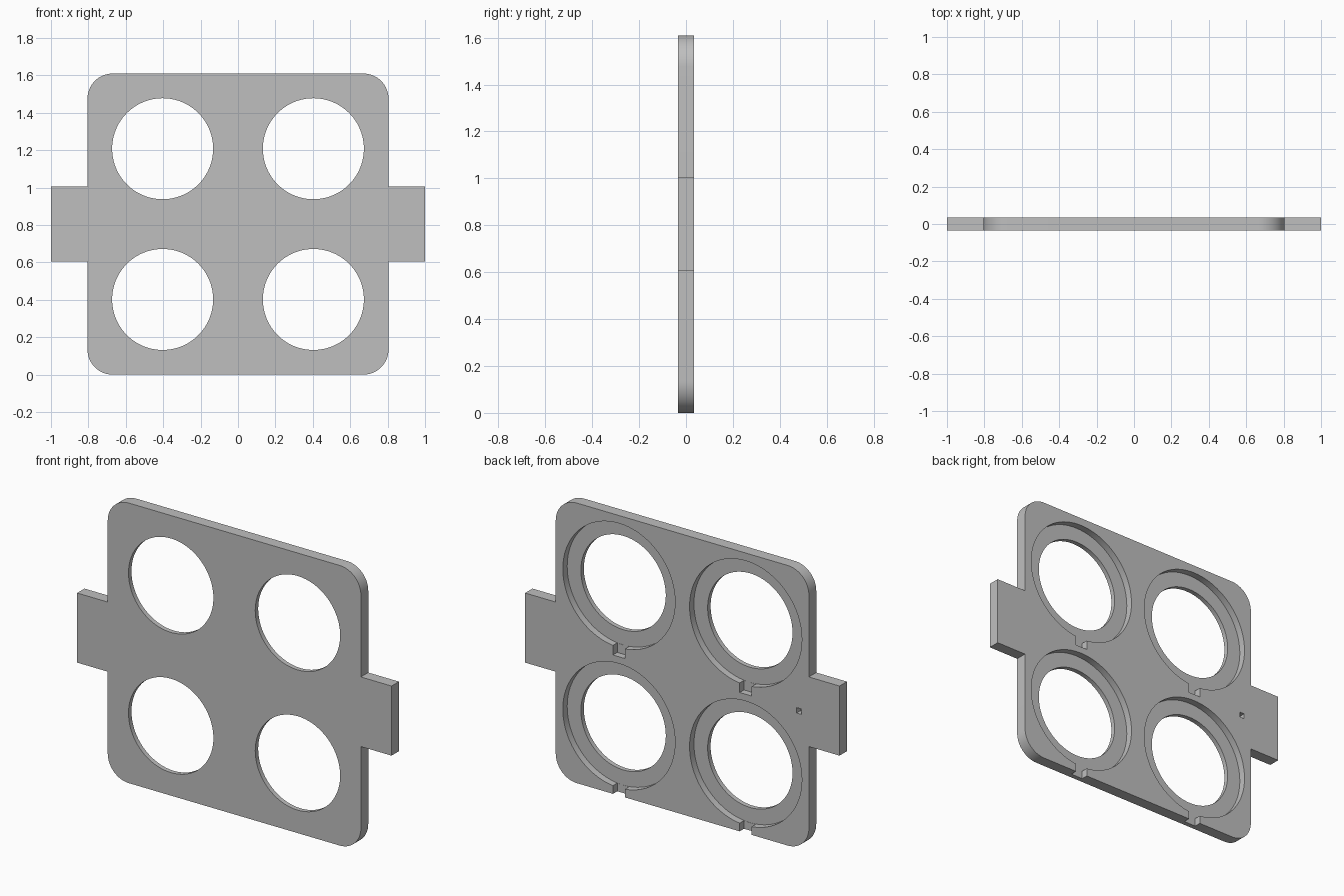
import bpy
import bmesh
from math import cos, sin, pi, radians
from mathutils import Matrix, Vector

cube = bpy.data.objects.get("Cube")
if cube:
    bpy.data.objects.remove(cube, do_unlink=True)

HALF = 0.805       # half width of the plate, also its mid height
THICK = 0.067
CORNER = 0.135
ARM_HALF = 0.2
HOLE_R, POCKET_R = 0.27, 0.357
CENTRE = 0.403
POCKET_Y = THICK / 2 - 0.04   # floor of the rear recesses

grey = bpy.data.materials.new("plain grey")
grey.use_nodes = True
colour = (0.52, 0.52, 0.52, 1)
grey.diffuse_color = colour
grey.node_tree.nodes["Principled BSDF"].inputs["Base Color"].default_value = colour


def make_object(name, bm):
    bmesh.ops.recalc_face_normals(bm, faces=bm.faces)
    mesh = bpy.data.meshes.new(name)
    bm.to_mesh(mesh)
    bm.free()
    mesh.materials.append(grey)
    obj = bpy.data.objects.new(name, mesh)
    bpy.context.collection.objects.link(obj)
    return obj


def cylinder(name, x, z, radius, y0, y1):
    bm = bmesh.new()
    place = Matrix.Translation((x, (y0 + y1) / 2, z)) @ Matrix.Rotation(pi / 2, 4, "X")
    bmesh.ops.create_cone(bm, cap_ends=True, segments=96, radius1=radius,
                          radius2=radius, depth=y1 - y0, matrix=place)
    return make_object(name, bm)


def box(name, low, high):
    low, high = Vector(low), Vector(high)
    bm = bmesh.new()
    place = Matrix.Translation((low + high) / 2) @ Matrix.Diagonal((*(high - low), 1))
    bmesh.ops.create_cube(bm, size=1, matrix=place)
    return make_object(name, bm)


# Plate outline: one quarter, mirrored into a rounded square with two side arms
quarter = [(1.0, ARM_HALF), (HALF, ARM_HALF)]
inner = HALF - CORNER
for i in range(17):
    a = i / 16 * pi / 2
    quarter.append((inner + CORNER * cos(a), inner + CORNER * sin(a)))
upper = quarter + [(-x, z) for x, z in reversed(quarter)]
outline = upper + [(x, -z) for x, z in reversed(upper)]

bm = bmesh.new()
face = bm.faces.new([bm.verts.new((x, -THICK / 2, z + HALF)) for x, z in outline])
extruded = bmesh.ops.extrude_face_region(bm, geom=[face])["geom"]
bmesh.ops.translate(bm, vec=(0, THICK, 0),
                    verts=[v for v in extruded if isinstance(v, bmesh.types.BMVert)])
plate = make_object("holder_plate", bm)

# Four round openings, each with a rear recess and a notch below it
cutters = []
for x in (-CENTRE, CENTRE):
    for z in (HALF - CENTRE, HALF + CENTRE):
        cutters.append(cylinder("recess_cutter", x, z, POCKET_R, POCKET_Y, 0.1))
        cutters.append(cylinder("opening_cutter", x, z, HOLE_R, -0.1, 0.12))
        cutters.append(box("notch_cutter", (x - 0.038, POCKET_Y + 0.001, z - 0.41),
                           (x + 0.038, 0.09, z - 0.31)))

# Small blind socket on the back of one arm
cutters.append(box("socket_cutter", (-0.758, 0, 0.777), (-0.727, 0.1, 0.808)))

bpy.ops.object.select_all(action="DESELECT")
bpy.context.view_layer.objects.active = plate
plate.select_set(True)
for cutter in cutters:
    cutter.hide_render = True
    mod = plate.modifiers.new("cut", "BOOLEAN")
    mod.operation = "DIFFERENCE"
    mod.solver = "EXACT"
    mod.object = cutter
    bpy.ops.object.modifier_apply(modifier=mod.name)
    bpy.data.objects.remove(cutter, do_unlink=True)

bpy.ops.object.shade_smooth_by_angle(angle=radians(30))
